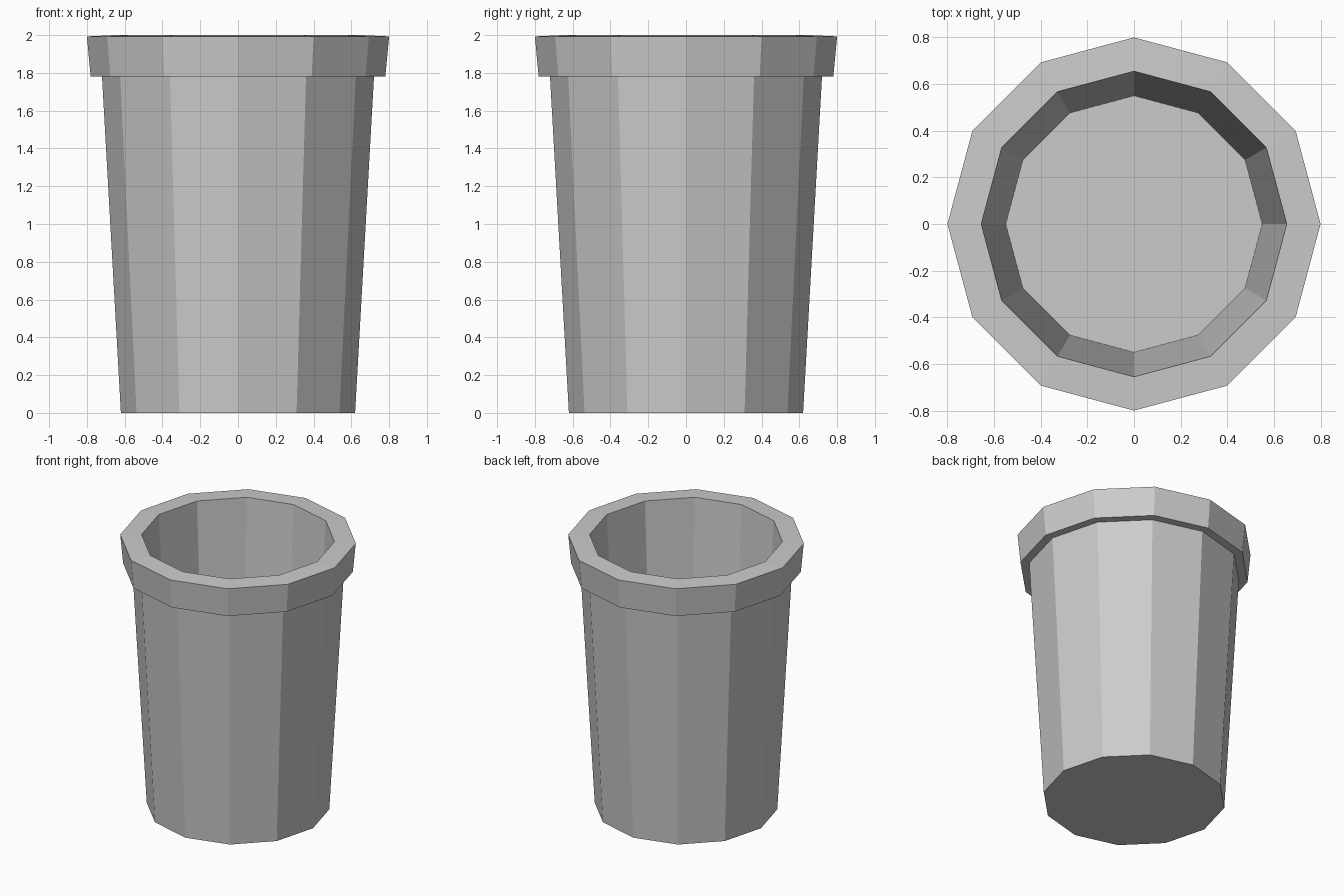
import bpy, bmesh
from math import cos, sin, pi

if "Cube" in bpy.data.objects:
    bpy.data.objects.remove(bpy.data.objects["Cube"])

SIDES = 12


def lathe(name, profile):
    """Revolve (radius, z) points into a faceted solid, capping both ends."""
    bm = bmesh.new()
    rings = [[bm.verts.new((r * cos(2 * pi * i / SIDES), r * sin(2 * pi * i / SIDES), z))
              for i in range(SIDES)] for r, z in profile]
    for a, b in zip(rings, rings[1:]):
        for i in range(SIDES):
            j = (i + 1) % SIDES
            bm.faces.new((a[i], a[j], b[j], b[i]))
    bm.faces.new(rings[0][::-1])
    bm.faces.new(rings[-1])
    bmesh.ops.recalc_face_normals(bm, faces=bm.faces)
    mesh = bpy.data.meshes.new(name)
    bm.to_mesh(mesh)
    bm.free()
    obj = bpy.data.objects.new(name, mesh)
    bpy.context.collection.objects.link(obj)
    return obj


# Tapered pot: outer wall, overhanging rim, inner wall and floor
lathe("flower_pot", [
    (0.62, 0.0), (0.72, 1.78),      # outer wall
    (0.78, 1.78), (0.80, 1.993),    # rim band
    (0.655, 2.0),                   # slightly raised inner lip
    (0.55, 0.12),                   # inner wall down to the floor
])
